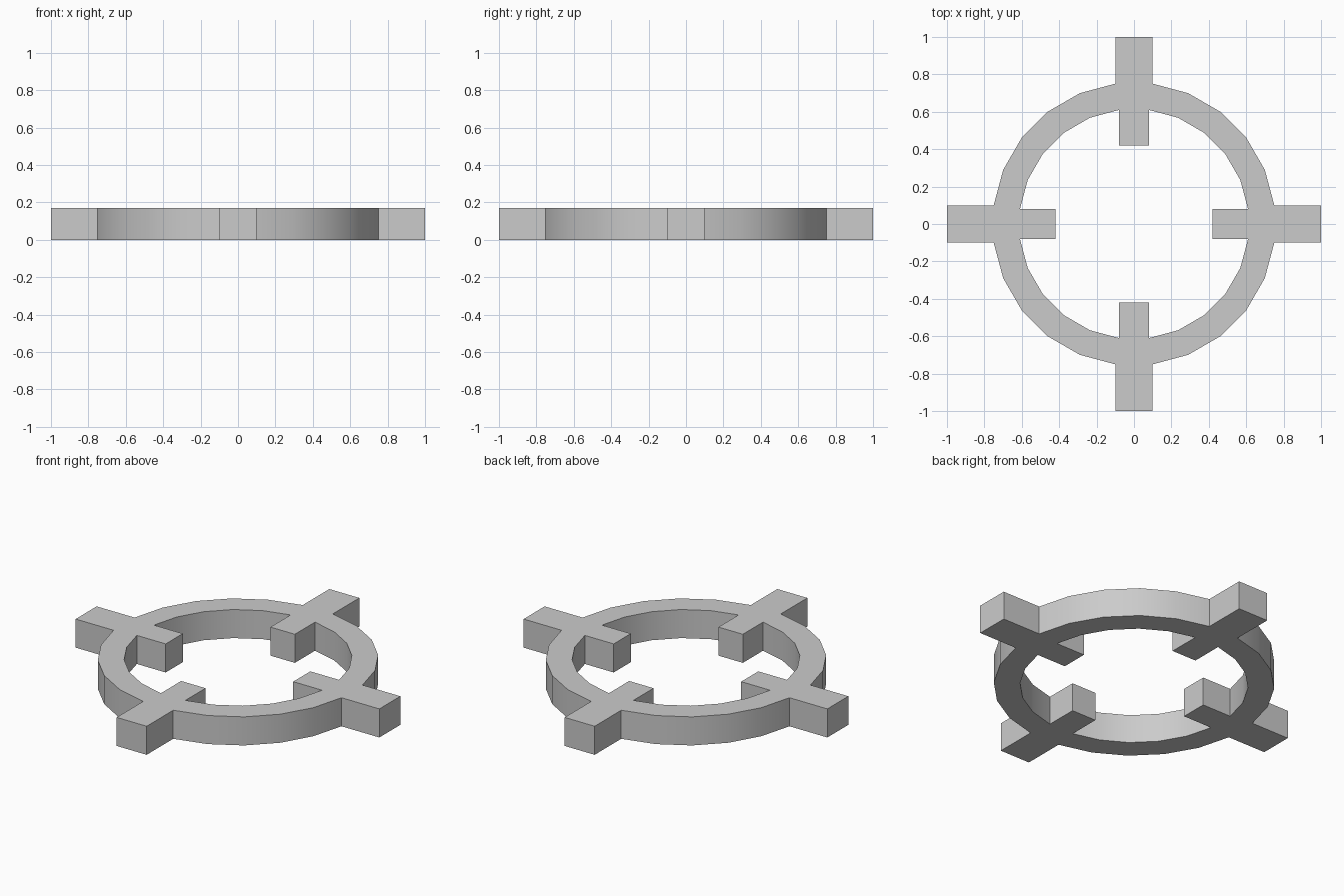
import bpy, bmesh
from math import sin, cos, pi
from mathutils import Vector

if "Cube" in bpy.data.objects:
    bpy.data.objects.remove(bpy.data.objects["Cube"])

SIDES, HEIGHT = 24, 0.17
R_OUT, R_IN = 0.757, 0.615
TAB_OUT, TAB_IN = 1.0, 0.42

bm = bmesh.new()


def circle(radius):
    # half-step offset puts a flat side on each axis
    angles = [2 * pi * (i - 0.5) / SIDES for i in range(SIDES)]
    return [bm.verts.new((radius * cos(a), radius * sin(a), 0)) for a in angles]


def tab(a, b, axis, reach):
    # pull one ring side straight along the axis to the given distance
    ends = []
    for v in (b, a):
        ends.append(bm.verts.new(v.co + axis * (reach - v.co.dot(axis))))
    bm.faces.new((a, b, *ends))


# flat ring
outer, inner = circle(R_OUT), circle(R_IN)
for i in range(SIDES):
    j = (i + 1) % SIDES
    bm.faces.new((inner[i], outer[i], outer[j], inner[j]))

# four outer and four inner tabs
for k in range(4):
    i = k * SIDES // 4
    axis = Vector((cos(k * pi / 2), sin(k * pi / 2), 0))
    tab(outer[i], outer[i + 1], axis, TAB_OUT)
    tab(inner[i], inner[i + 1], axis, TAB_IN)

# thickness
res = bmesh.ops.extrude_face_region(bm, geom=bm.faces[:], use_keep_orig=True)
top = [g for g in res["geom"] if isinstance(g, bmesh.types.BMVert)]
bmesh.ops.translate(bm, verts=top, vec=(0, 0, HEIGHT))
bmesh.ops.recalc_face_normals(bm, faces=bm.faces[:])

mesh = bpy.data.meshes.new("tabbed_ring")
bm.to_mesh(mesh)
bm.free()
ring = bpy.data.objects.new("tabbed_ring", mesh)
bpy.context.collection.objects.link(ring)
bpy.context.view_layer.objects.active = ring
ring.select_set(True)
bpy.ops.object.shade_smooth_by_angle(angle=pi / 6)
